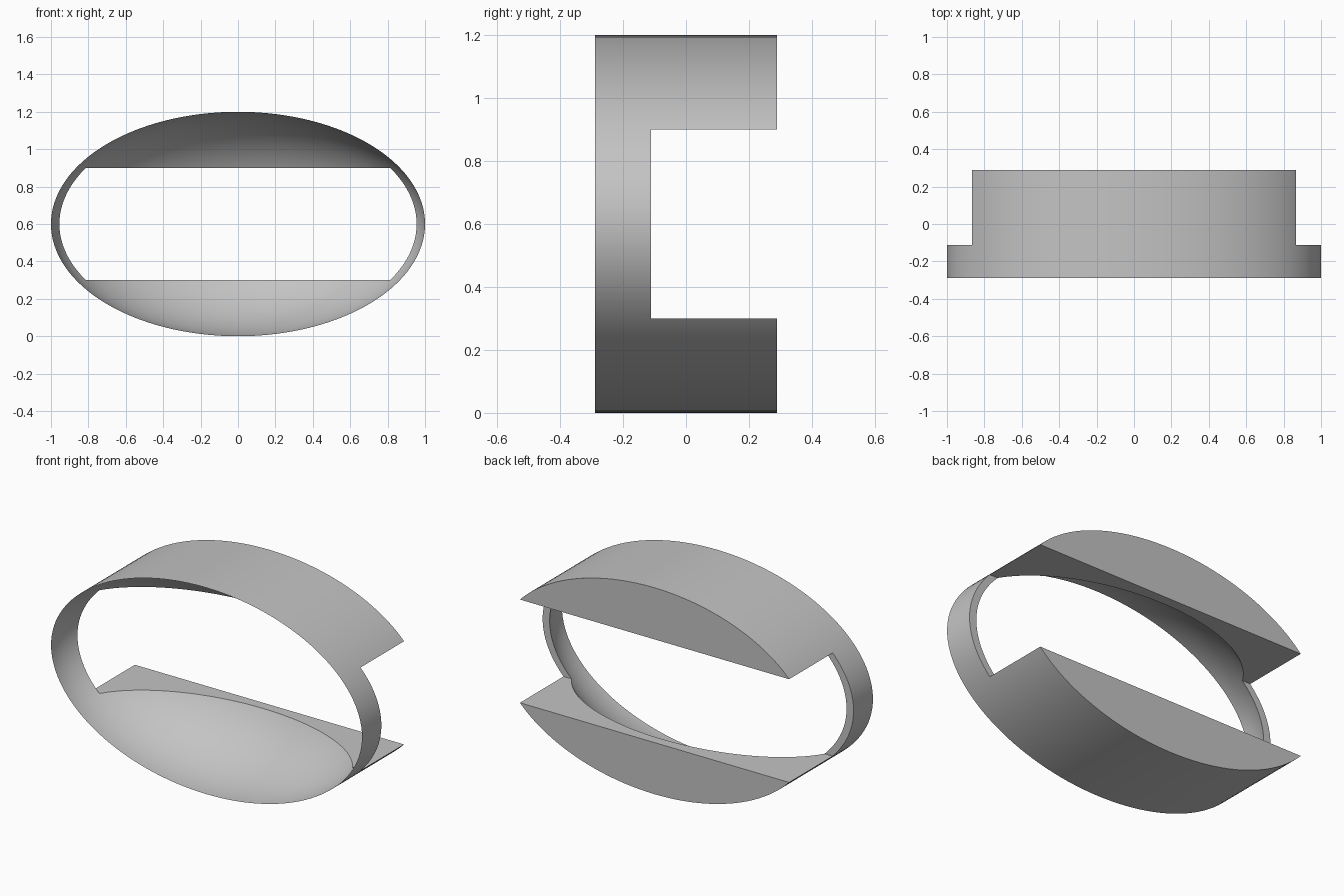
import bpy
import bmesh
from math import asin, cos, sin, tau
from mathutils import Matrix, Vector

HALF_DEPTH = 0.289    # half of the shell depth along y
HEIGHT = 1.2
BOWL_DEPTH = 0.6      # radius of the hollow along y
ARC_STEPS = 40
SIDES = 128

cube = bpy.data.objects.get("Cube")
if cube:
    bpy.data.objects.remove(cube)

# Single grey material
grey = bpy.data.materials.new("light_grey")
grey.use_nodes = True
colour = (0.55, 0.55, 0.55, 1)
grey.diffuse_color = colour
grey.node_tree.nodes["Principled BSDF"].inputs["Base Color"].default_value = colour


def make_object(name, bm):
    mesh = bpy.data.meshes.new(name)
    bm.to_mesh(mesh)
    bm.free()
    mesh.materials.append(grey)
    obj = bpy.data.objects.new(name, mesh)
    bpy.context.collection.objects.link(obj)
    return obj


# Oval shell: knife-edged front rim, curved hollow, straight outer wall
bm = bmesh.new()
end = asin(2 * HALF_DEPTH / BOWL_DEPTH)
angles = [end * i / ARC_STEPS for i in range(ARC_STEPS + 1)]
profile = [(cos(a), BOWL_DEPTH * sin(a) - HALF_DEPTH) for a in angles]
profile.append((1, HALF_DEPTH))
verts = [bm.verts.new((r, y, 0)) for r, y in profile]
edges = [bm.edges.new((a, b)) for a, b in zip(verts, verts[1:] + verts[:1])]
bmesh.ops.spin(bm, geom=verts + edges, cent=(0, 0, 0), axis=(0, 1, 0),
               angle=tau, steps=SIDES, use_merge=True)
bmesh.ops.remove_doubles(bm, verts=bm.verts, dist=0.00001)
bmesh.ops.scale(bm, vec=(1, 1, HEIGHT / 2), verts=bm.verts)
bmesh.ops.translate(bm, vec=(0, 0, HEIGHT / 2), verts=bm.verts)
bmesh.ops.recalc_face_normals(bm, faces=bm.faces)
shell = make_object("oval_shell", bm)

# Slot through the back, leaving only a front hoop at the sides
bm = bmesh.new()
slot_front, slot_back = -0.111, 1
place = Matrix.Translation(Vector((0, (slot_front + slot_back) / 2, HEIGHT / 2)))
size = Matrix.Diagonal((3, slot_back - slot_front, HEIGHT / 2, 1))
bmesh.ops.create_cube(bm, size=1, matrix=place @ size)
cutter = make_object("slot_cutter", bm)
cutter.hide_render = True

cut = shell.modifiers.new("slot", "BOOLEAN")
cut.operation = "DIFFERENCE"
cut.solver = "EXACT"
cut.object = cutter

bpy.ops.object.select_all(action="DESELECT")
shell.select_set(True)
bpy.context.view_layer.objects.active = shell
bpy.ops.object.modifier_apply(modifier=cut.name)
bpy.data.objects.remove(cutter)
bpy.ops.object.shade_smooth_by_angle()
